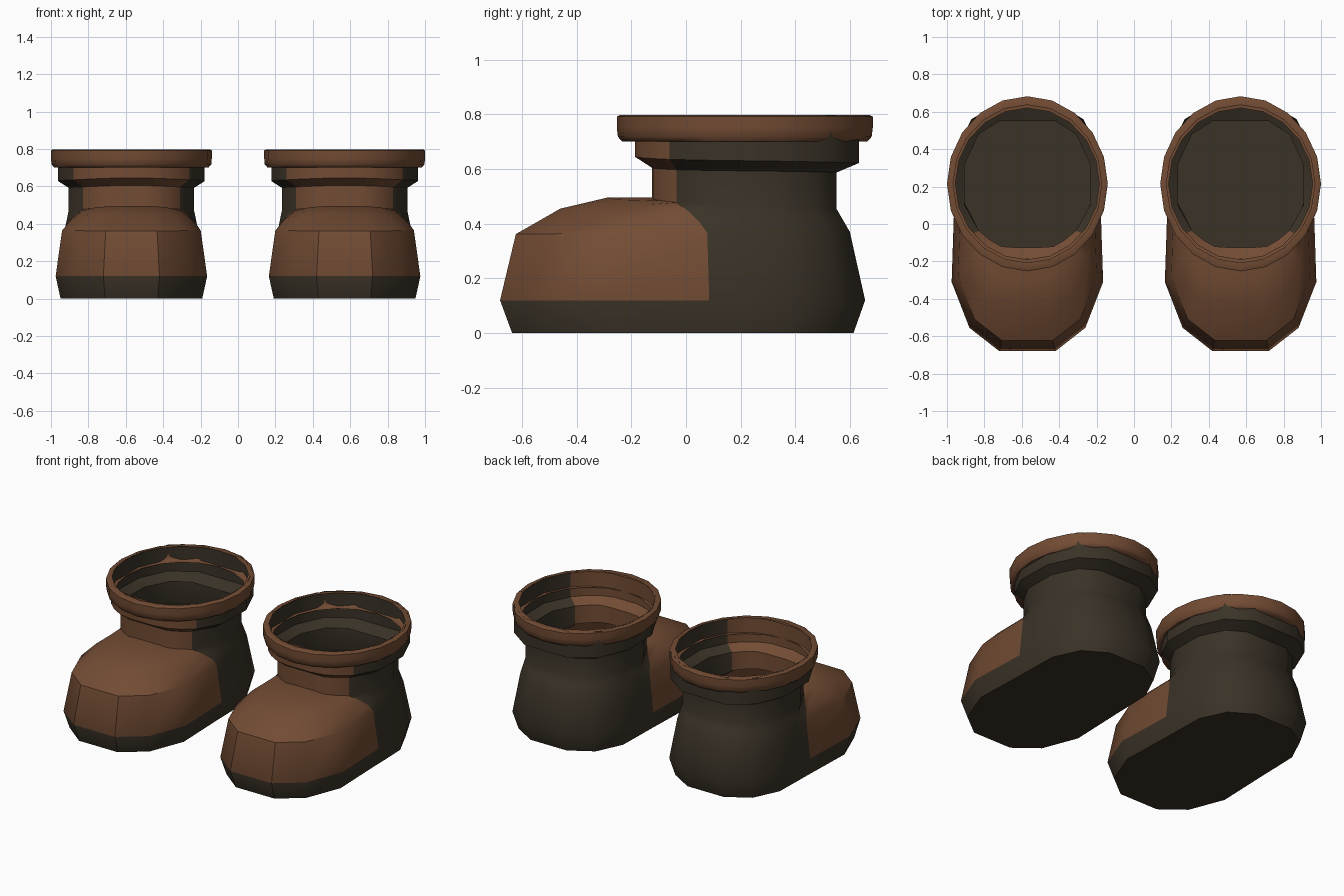
import bpy, bmesh, math

if "Cube" in bpy.data.objects:
    bpy.data.objects.remove(bpy.data.objects["Cube"])


def material(name, rgb):
    m = bpy.data.materials.new(name)
    m.diffuse_color = (*rgb, 1)
    m.use_nodes = True
    m.node_tree.nodes["Principled BSDF"].inputs["Base Color"].default_value = m.diffuse_color
    return m


BROWN = material("brown leather", (0.17, 0.072, 0.034))
DARK = material("dark leather", (0.042, 0.032, 0.020))

# Half outlines, running from front centre round to back centre
FOOT = [(.15, -.68), (.31, -.555), (.405, -.31), (.392, .085),
        (.39, .20), (.385, .38), (.30, .56), (.14, .655)]
ANKLE = [(.07, -.125), (.14, -.12), (.20, -.085), (.26, -.035),
         (.335, .10), (.335, .32), (.26, .48), (.15, .55)]
COLLAR = [(.08, -.187), (.17, -.165), (.245, -.12), (.31, -.06),
          (.392, .10), (.392, .34), (.31, .53), (.16, .632)]
# Top of the toe, two steps between the foot side and the ankle
TOE_LOW = [(.12, -.46, .455), (.235, -.38, .447), (.32, -.20, .425), (.343, .05, .405)]
TOE_HIGH = [(.10, -.29, .495), (.19, -.25, .488), (.265, -.14, .47), (.30, .01, .445)]


def ring(outline, z_front, z_back, scale=1.0):
    """Outline lifted to a height that changes evenly from front to back."""
    n = len(outline) - 1
    return [(x * scale, y * scale, z_front + (z_back - z_front) * i / n)
            for i, (x, y) in enumerate(outline)]


def blend(a, b, t):
    return [tuple(p + (q - p) * t for p, q in zip(u, v)) for u, v in zip(a, b)]


def closed(half):
    """Mirror a half ring into a full counter-clockwise ring."""
    return half + [(-x, y, z) for x, y, z in reversed(half)]


def loft(name, rings, x, colour, floor=False, loop=False, angle=35):
    bm = bmesh.new()
    rows = [[bm.verts.new(p) for p in r] for r in rings]
    n = len(rows[0])
    for k in range(len(rows) if loop else len(rows) - 1):
        a, b = rows[k], rows[(k + 1) % len(rows)]
        for i in range(n):
            j = (i + 1) % n
            f = bm.faces.new((a[i], a[j], b[j], b[i]))
            f.material_index = colour(k, i)
    if floor:
        bm.faces.new(rows[0][::-1]).material_index = 1
    mesh = bpy.data.meshes.new(name)
    bm.to_mesh(mesh)
    bm.free()
    mesh.materials.append(BROWN)
    mesh.materials.append(DARK)
    ob = bpy.data.objects.new(name, mesh)
    ob.location.x = x
    bpy.context.collection.objects.link(ob)
    bpy.ops.object.select_all(action='DESELECT')
    ob.select_set(True)
    bpy.context.view_layer.objects.active = ob
    bpy.ops.object.shade_smooth_by_angle(angle=math.radians(angle))
    return ob


def front_brown(k, i):
    # Brown vamp and tongue in front, dark sole band and heel
    return 0 if k >= 1 and (i < 3 or i > 11) else 1


side = ring(FOOT, .362, .37, .915)
ankle_low = ring(ANKLE, .495, .455)
shell = [
    ring(FOOT, 0, 0, .935),
    ring(FOOT, .12, .12),
    side,
    TOE_LOW + blend(side, ankle_low, .33)[4:],
    TOE_HIGH + blend(side, ankle_low, .66)[4:],
    ankle_low,
    ring(ANKLE, .605, .587),
    ring(COLLAR, .645, .622),
    ring(COLLAR, .70, .70),
    ring(COLLAR, .798, .798),
]

# Rolled cuff: radii and height round its section
CUFF = [(.385, .405, .70), (.412, .448, .70), (.427, .464, .718), (.43, .468, .75),
        (.43, .468, .792), (.422, .458, .797), (.397, .422, .797)]


def oval(rx, ry, z, n=20):
    return [(rx * math.sin(2 * math.pi * i / n),
             .215 - ry * math.cos(2 * math.pi * i / n), z) for i in range(n)]


for label, x in (("left", -.57), ("right", .57)):
    loft(label + "_boot", [closed(r) for r in shell], x, front_brown, floor=True)
    loft(label + "_cuff", [oval(*c) for c in CUFF], x, lambda k, i: 0, angle=50)
